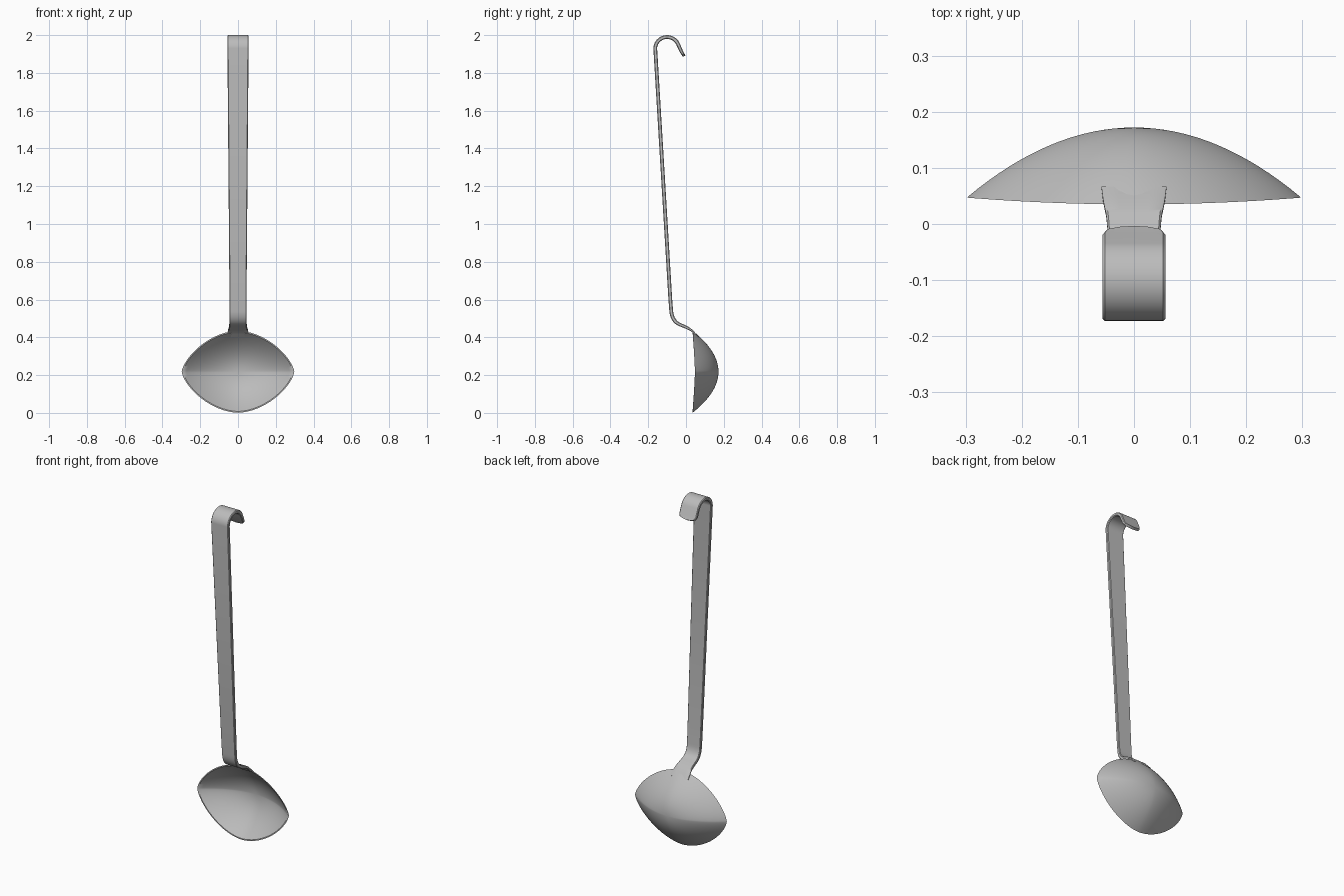
import bpy, bmesh, math
from mathutils import Vector

cube = bpy.data.objects.get("Cube")
if cube:
    bpy.data.objects.remove(cube, do_unlink=True)

steel = bpy.data.materials.new("brushed steel grey")
steel.use_nodes = True
GREY = (0.5, 0.5, 0.5, 1)
steel.diffuse_color = GREY
steel.node_tree.nodes["Principled BSDF"].inputs["Base Color"].default_value = GREY


def finish(name, bm, angle):
    bmesh.ops.recalc_face_normals(bm, faces=bm.faces)
    mesh = bpy.data.meshes.new(name)
    bm.to_mesh(mesh)
    bm.free()
    mesh.materials.append(steel)
    obj = bpy.data.objects.new(name, mesh)
    bpy.context.collection.objects.link(obj)
    bpy.ops.object.select_all(action="DESELECT")
    obj.select_set(True)
    bpy.context.view_layer.objects.active = obj
    bpy.ops.object.shade_smooth_by_angle(angle=math.radians(angle))
    return obj


def bridge(bm, a, b):
    n = len(a)
    for i in range(n):
        j = (i + 1) % n
        bm.faces.new((a[i], a[j], b[j], b[i]))


# Bowl: lens-shaped rim with a parabolic belly, outer and inner skins
HALF_W, HALF_H, MID_Z, BACK = 0.298, 0.217, 0.218, 0.172
SEGS, RINGS, WALL = 96, 16, 0.007


def power(v, p):
    return math.copysign(abs(v) ** p, v)


def bowl_ring(bm, r, inset):
    ring = []
    for i in range(SEGS):
        a = 2 * math.pi * i / SEGS
        u = power(math.cos(a), 2 / 1.8)
        v = power(math.sin(a), 2 / 1.45)
        rim_y = 0.035 + 0.012 * u * u
        back = BACK - inset
        y = back - (back - rim_y) * r * r
        ring.append(bm.verts.new(((HALF_W - inset) * u * r, y,
                                  MID_Z + (HALF_H - inset) * v * r)))
    return ring


bm = bmesh.new()
rims = []
for inset in (0, WALL):
    rings = [bowl_ring(bm, k / RINGS, inset) for k in range(1, RINGS + 1)]
    for a, b in zip(rings, rings[1:]):
        bridge(bm, a, b)
    pole = bm.verts.new((0, BACK - inset, MID_Z))
    for i in range(SEGS):
        bm.faces.new((pole, rings[0][i], rings[0][(i + 1) % SEGS]))
    rims.append(rings[-1])
bridge(bm, *rims)
finish("bowl", bm, 40)


# Handle: path rows are y, z, half width, thickness
def smooth(rows, times):
    for _ in range(times):
        out = [rows[0]]
        for a, b in zip(rows, rows[1:]):
            out += [a.lerp(b, 0.25), a.lerp(b, 0.75)]
        rows = out + [rows[-1]]
    return rows


neck = smooth([Vector(p) for p in (
    (0.065, 0.402, 0.058, 0.006), (0.034, 0.434, 0.054, 0.009),
    (0.01, 0.450, 0.048, 0.016), (-0.074, 0.485, 0.044, 0.02),
    (-0.083, 0.60, 0.045, 0.02))], 3)
path = neck
for i in range(21):
    a = math.radians(177 - 152 * i / 20)
    path.append(Vector((-0.1 + 0.063 * math.cos(a), 1.928 + 0.062 * math.sin(a),
                        0.056, 0.02)))
path += [Vector((-0.024, 1.912, 0.056, 0.018)), Vector((-0.016, 1.899, 0.05, 0.015))]

# Cross-section with softened edges: fraction across, fraction of half thickness
across = (-1, -0.93, -0.5, 0, 0.5, 0.93, 1)
section = [(u, 0.6 if abs(u) == 1 else 1) for u in across]
section += [(u, -h) for u, h in reversed(section)]

bm = bmesh.new()
loops = []
for i, p in enumerate(path):
    prev, nxt = path[max(i - 1, 0)], path[min(i + 1, len(path) - 1)]
    t = Vector((0, nxt[0] - prev[0], nxt[1] - prev[1])).normalized()
    normal = Vector((0, -t.z, t.y))
    centre = Vector((0, p[0], p[1]))
    loop = []
    for u, h in section:
        pos = centre + normal * h * p[3] / 2 + Vector((u * p[2], 0, 0))
        if i == len(path) - 1:  # rounded tip
            pos += t * 0.012 * (1 - u * u)
        loop.append(bm.verts.new(pos))
    loops.append(loop)
for a, b in zip(loops, loops[1:]):
    bridge(bm, a, b)
for end in (loops[0], loops[-1]):
    for k in range(len(across) - 1):
        bm.faces.new((end[k], end[k + 1], end[-2 - k], end[-1 - k]))
finish("handle", bm, 35)
